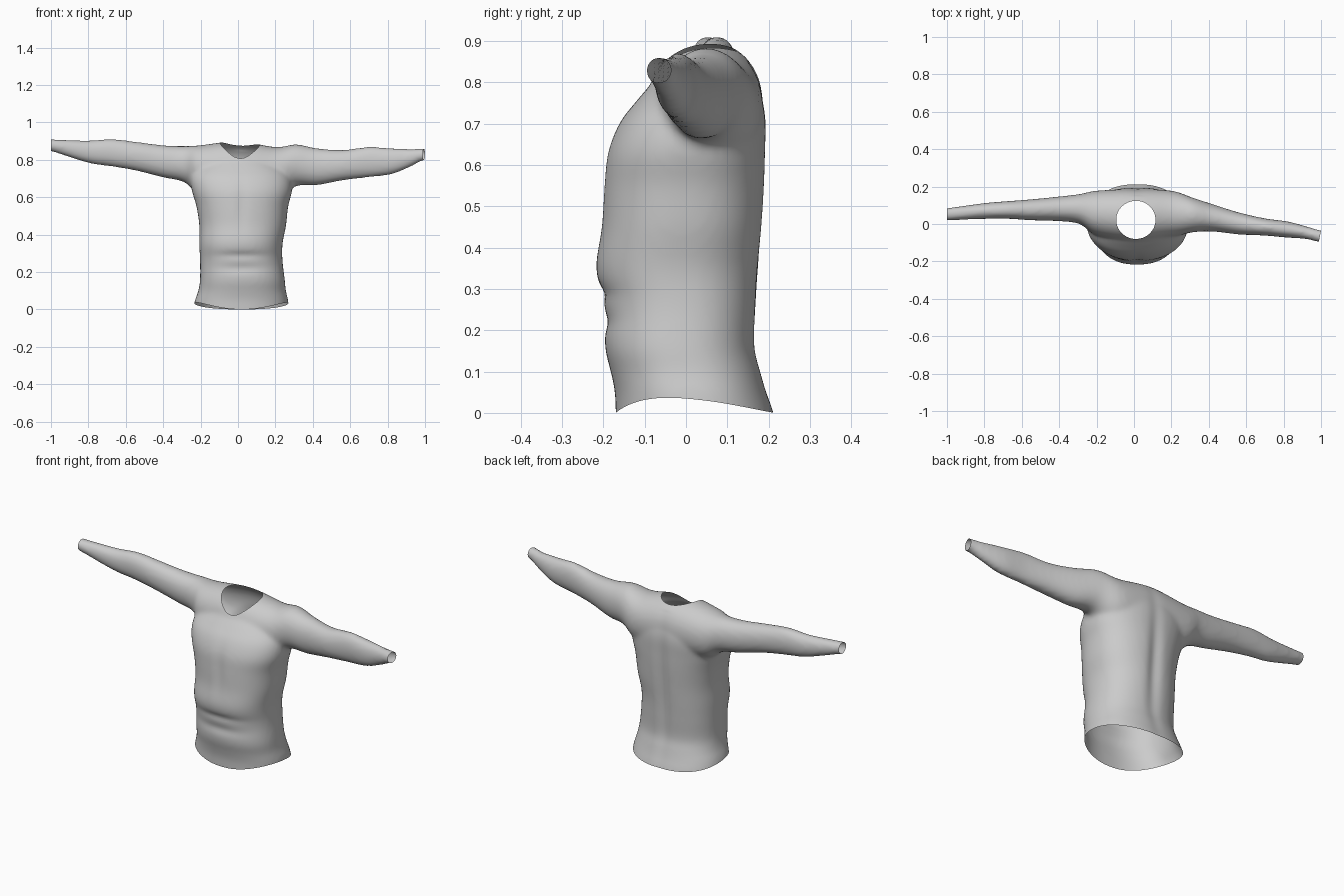
import bpy, bmesh, math
from mathutils import Vector
from mathutils.bvhtree import BVHTree

if "Cube" in bpy.data.objects:
    bpy.data.objects.remove(bpy.data.objects["Cube"])

# torso stations: z, x left, x right, y front, y back
TORSO = [(-.10, -.25, .285, -.165, .235), (0, -.24, .273, -.17, .213), (.05, -.23, .268, -.172, .196),
         (.10, -.212, .256, -.182, .182), (.16, -.203, .25, -.196, .168), (.26, -.203, .238, -.198, .172),
         (.35, -.207, .238, -.218, .178), (.45, -.207, .257, -.205, .186), (.55, -.222, .268, -.199, .192),
         (.63, -.245, .288, -.19, .194), (.70, -.255, .285, -.162, .195), (.75, -.23, .255, -.124, .188),
         (.80, -.17, .19, -.08, .172), (.84, -.10, .12, -.04, .14)]
# one tube from cuff to cuff: x, z bottom, z top, y front, y back
SLEEVES = [(-1.04, .855, .915, .02, .083), (-.98, .84, .91, .02, .088), (-.8, .783, .903, .027, .112),
           (-.68, .765, .912, .028, .122), (-.55, .743, .897, .02, .132), (-.4, .706, .878, .015, .147),
           (-.29, .682, .874, .0, .16), (-.2, .62, .878, -.06, .178), (0, .60, .90, -.09, .186),
           (.2, .60, .868, -.07, .178), (.31, .66, .883, -.045, .142), (.42, .664, .862, -.04, .106),
           (.56, .69, .853, -.056, .062), (.7, .707, .87, -.062, .03), (.82, .722, .862, -.073, .014),
           (.92, .762, .858, -.08, -.012), (.99, .797, .86, -.098, -.032), (1.04, .80, .86, -.10, -.04)]


def refine(rows, n=4):
    """Catmull-Rom interpolation between stations."""
    out = []
    for i in range(len(rows) - 1):
        p = [rows[min(max(i + k, 0), len(rows) - 1)] for k in (-1, 0, 1, 2)]
        for j in range(n):
            t = j / n
            out.append([b + .5 * t * (c - a + t * (2 * a - 5 * b + 4 * c - d + t * (3 * (b - c) + d - a)))
                        for a, b, c, d in zip(*p)])
    return out + [list(rows[-1])]


def loft(name, rows, place, power, sides=64):
    """Closed tube of superellipse rings."""
    bm = bmesh.new()
    rings = []
    for s, a0, a1, b0, b1 in refine(rows):
        ring = []
        for k in range(sides):
            t = 2 * math.pi * k / sides
            c, d = math.cos(t), math.sin(t)
            u = math.copysign(abs(c) ** (2 / power), c)
            v = math.copysign(abs(d) ** (2 / power), d)
            ring.append(bm.verts.new(place(s, (a0 + a1) / 2 + u * (a1 - a0) / 2,
                                           (b0 + b1) / 2 + v * (b1 - b0) / 2)))
        rings.append(ring)
    for r, q in zip(rings, rings[1:]):
        for k in range(sides):
            m = (k + 1) % sides
            bm.faces.new((r[k], r[m], q[m], q[k]))
    bm.faces.new(rings[0])
    bm.faces.new(rings[-1])
    bmesh.ops.recalc_face_normals(bm, faces=bm.faces[:])
    me = bpy.data.meshes.new(name)
    bm.to_mesh(me)
    bm.free()
    ob = bpy.data.objects.new(name, me)
    bpy.context.collection.objects.link(ob)
    return ob


shirt = loft("shirt", TORSO, lambda s, a, b: (a, b, s), 2.3)
sleeves = loft("sleeve_tube", SLEEVES, lambda s, a, b: (s, b, a), 2.1)

# merge torso and sleeves into one blended skin
mod = shirt.modifiers.new("join", 'BOOLEAN')
mod.operation, mod.solver, mod.object = 'UNION', 'EXACT', sleeves
mod = shirt.modifiers.new("skin", 'REMESH')
mod.mode, mod.voxel_size = 'VOXEL', .011
mod = shirt.modifiers.new("blend", 'SMOOTH')
mod.factor, mod.iterations = .5, 10
dg = bpy.context.evaluated_depsgraph_get()
bm = bmesh.new()
bm.from_mesh(bpy.data.meshes.new_from_object(shirt.evaluated_get(dg)))
shirt.modifiers.clear()
bpy.data.objects.remove(sleeves)


def bump(v, mid, width):
    return math.exp(-((v - mid) / width) ** 2)


# spine groove, chest and belly folds
for v in bm.verts:
    x, y, z = v.co
    if abs(x) < .24 and z < .85:
        if y > .08:
            v.co.y -= .014 * bump(x, .02, .035) * bump(z, .42, .3)
        elif y < -.05:
            v.co.y += .007 * bump(x, .02, .12) * (bump(z, .22, .025) + bump(z, .29, .02))
            v.co.y += .006 * bump(x, .02, .03) * bump(z, .55, .12)

# round neck opening, its rim snapped onto an ellipse
skin = BVHTree.FromBMesh(bm)
CX, CY, RX, RY = .01, .022, .105, .102
inside = [v for v in bm.verts if v.co.z > .72 and math.hypot((v.co.x - CX) / RX, (v.co.y - CY) / RY) < 1]
bmesh.ops.delete(bm, geom=inside, context='VERTS')
for v in [v for v in bm.verts if v.is_boundary]:
    e = math.hypot((v.co.x - CX) / RX, (v.co.y - CY) / RY)
    x, y = CX + (v.co.x - CX) / e, CY + (v.co.y - CY) / e
    hit = skin.ray_cast(Vector((x, y, 2)), Vector((0, 0, -1)))[0]
    v.co = hit if hit else Vector((x, y, v.co.z))


def cut(co, no):
    bmesh.ops.bisect_plane(bm, geom=bm.verts[:] + bm.edges[:] + bm.faces[:], dist=1e-5,
                           plane_co=co, plane_no=no, clear_outer=True)


def hem(v):
    a = min(abs(v.co.x - .02) / .25, 1)
    return a * a * (.035 - .1 * v.co.y)


# open cuffs, and a hem that rises at the sides
cut((1, -.035, .83), (1, -.2, 0))
cut((-1, .05, .88), (-1, 0, 0))
for v in bm.verts:
    v.co.z -= hem(v)
cut((0, 0, 0), (0, 0, -1))
for v in bm.verts:
    v.co.z += hem(v)

for f in bm.faces:
    f.smooth = True
bm.to_mesh(shirt.data)
bm.free()
shirt.data.update()
